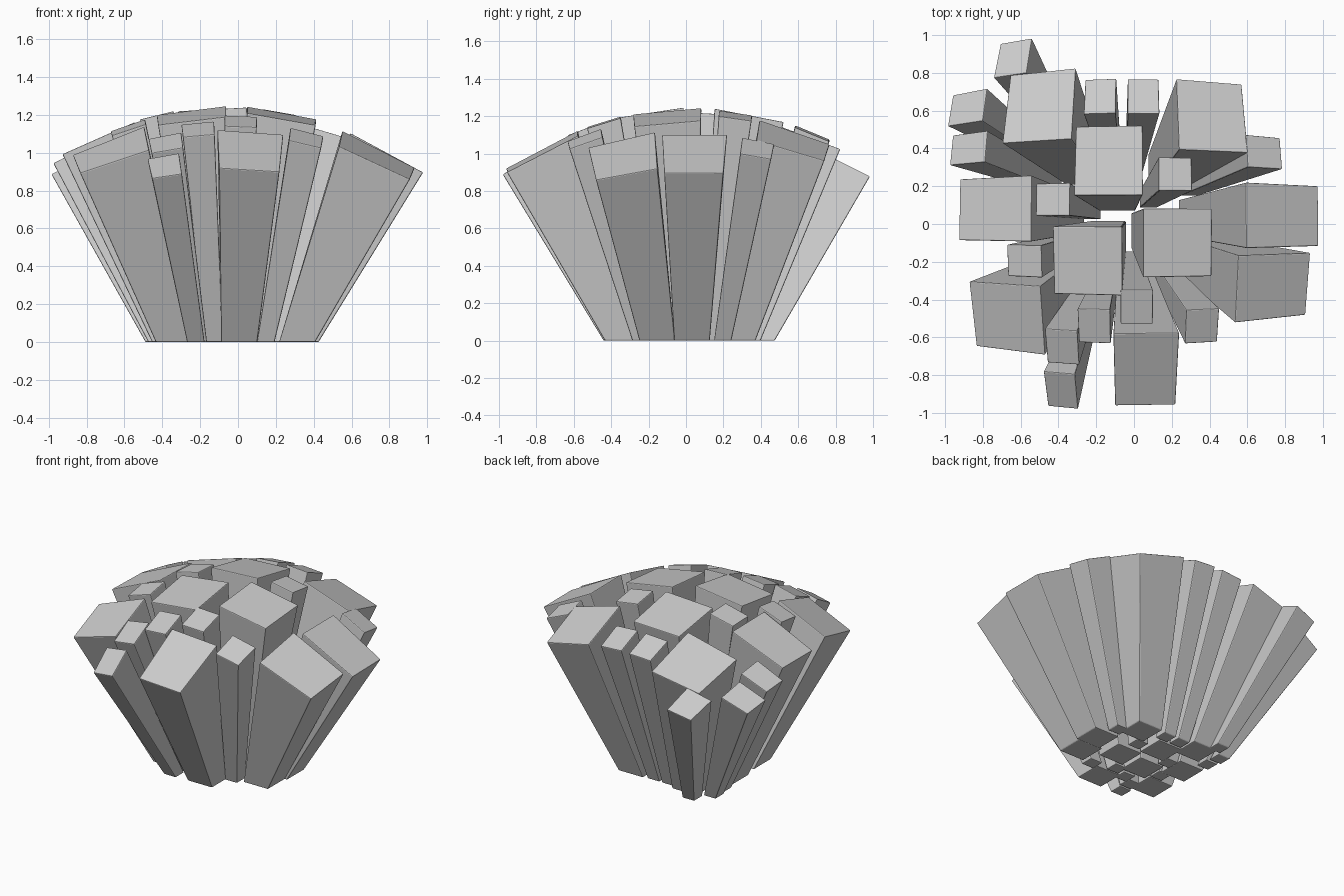
import bpy
import math

if "Cube" in bpy.data.objects:
    bpy.data.objects.remove(bpy.data.objects["Cube"])

# Block centres in flat layout space, fanned out onto a shallow dome
LARGE = [(.23, -.10), (-.245, -.195), (-.135, .335), (-.722, .085), (-.68, -.52),
         (.068, -.755), (.73, -.355), (.77, .048), (.425, .576), (-.52, .635)]
SMALL = [(.22, .265), (-.427, .133), (.015, -.436), (-.218, -.537), (-.40, -.652),
         (-.428, -.875), (.372, -.543), (-.575, -.204), (-.19, .668), (.053, .665),
         (.69, .403), (-.872, .444), (-.904, .678), (-.703, .905)]
CORNERS = [(-1, -1), (1, -1), (1, 1), (-1, 1)]


def dome(a, b):
    """Wrap a flat layout point onto the dome."""
    u, v = (1.41 * math.tan(t / 1.41) for t in (a, b))
    g = 1 / math.sqrt(1 + (u * u + v * v) / 3.88)
    x, y = u * g, v * g
    return x, y, 1.247 - .325 * ((x + .05) ** 2 + (y - .04) ** 2)


def block(name, cx, cy, top_half, base_half):
    """Flared square column: flat base, tilted top on the dome."""
    bx, by = cx * .462 - .025, cy * .462 + .01
    verts = [(bx + i * base_half, by + j * base_half, 0) for i, j in CORNERS]
    verts += [dome(cx + i * top_half, cy + j * top_half) for i, j in CORNERS]
    faces = [(3, 2, 1, 0), (4, 5, 6, 7)]
    faces += [(i, (i + 1) % 4, (i + 1) % 4 + 4, i + 4) for i in range(4)]
    mesh = bpy.data.meshes.new(name)
    mesh.from_pydata(verts, [], faces)
    obj = bpy.data.objects.new(name, mesh)
    bpy.context.collection.objects.link(obj)
    # slightly softened edges
    bevel = obj.modifiers.new("soft_edges", 'BEVEL')
    bevel.width = .006
    bevel.segments = 2


# Wide columns
for n, (x, y) in enumerate(LARGE):
    block(f"large_block_{n + 1}", x, y, .182, .095)

# Narrow columns
for n, (x, y) in enumerate(SMALL):
    block(f"small_block_{n + 1}", x, y, .088, .046)
